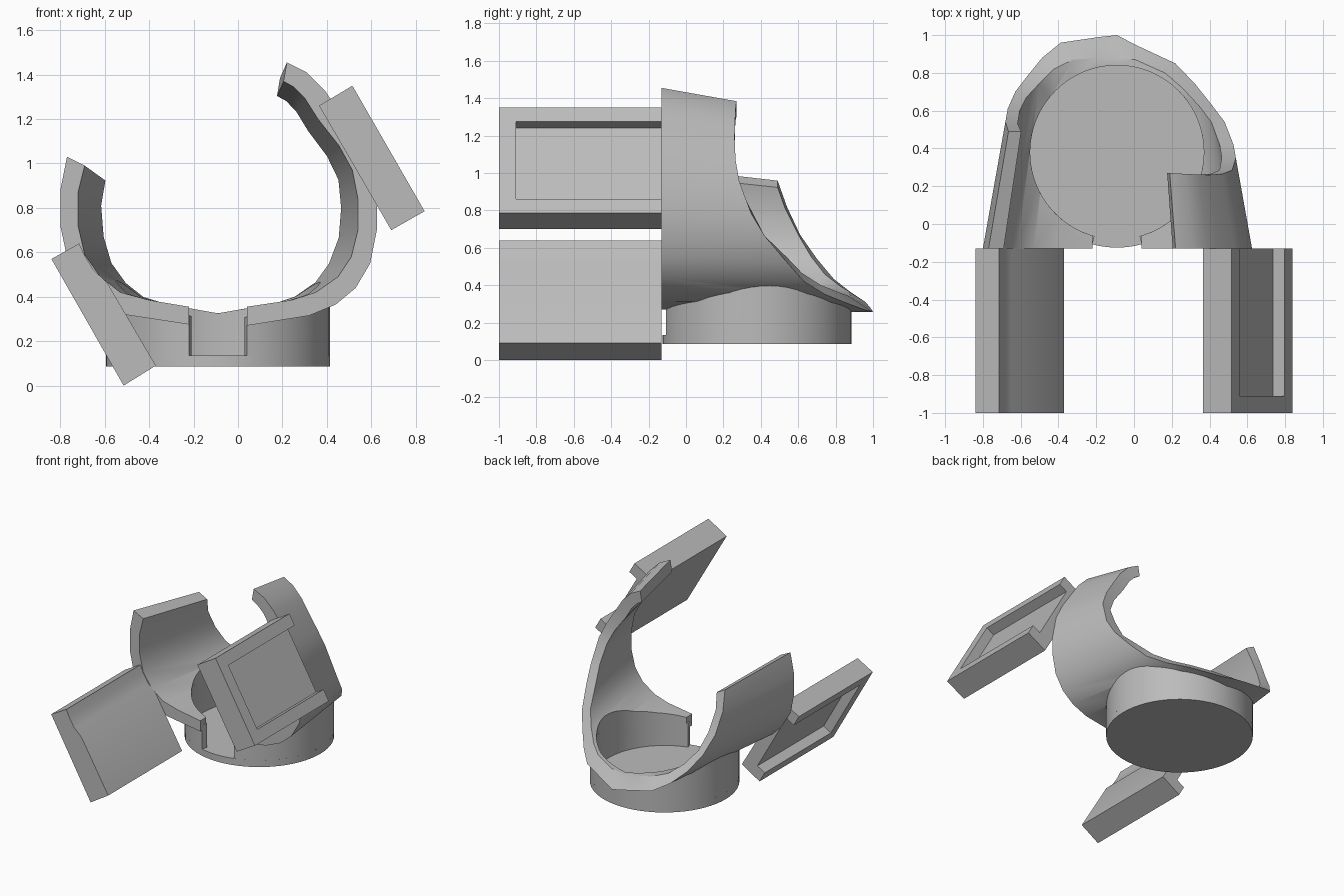
import bpy, bmesh, math
from mathutils import Vector

if "Cube" in bpy.data.objects:
    bpy.data.objects.remove(bpy.data.objects["Cube"])

grey = bpy.data.materials.new("plain grey")
grey.diffuse_color = (0.5, 0.5, 0.5, 1)
grey.use_nodes = True
grey.node_tree.nodes["Principled BSDF"].inputs["Base Color"].default_value = grey.diffuse_color


def make(name, bm):
    bmesh.ops.recalc_face_normals(bm, faces=bm.faces)
    me = bpy.data.meshes.new(name)
    bm.to_mesh(me)
    bm.free()
    me.materials.append(grey)
    ob = bpy.data.objects.new(name, me)
    bpy.context.collection.objects.link(ob)
    return ob


def prism(name, section, y0, y1):
    """Extrude an (x, z) polygon along y."""
    bm = bmesh.new()
    f = bm.faces.new([bm.verts.new((x, y0, z)) for x, z in section])
    r = bmesh.ops.extrude_face_region(bm, geom=[f])
    for v in r["geom"]:
        if isinstance(v, bmesh.types.BMVert):
            v.co.y = y1
    return make(name, bm)


def cut(ob, cutter):
    cutter.hide_render = True
    m = ob.modifiers.new("cut", 'BOOLEAN')
    m.operation, m.object, m.solver = 'DIFFERENCE', cutter, 'EXACT'
    bpy.context.view_layer.objects.active = ob
    bpy.ops.object.modifier_apply(modifier=m.name)
    bpy.data.objects.remove(cutter)


def smooth(ob, angle=30):
    bpy.ops.object.select_all(action='DESELECT')
    ob.select_set(True)
    bpy.context.view_layer.objects.active = ob
    bpy.ops.object.shade_smooth_by_angle(angle=math.radians(angle))


CX, CY, Y0, ZB = -0.09, 0.38, -0.13, 0.27


def taper(y):
    return 1 - 0.25 * (y - Y0), 1 - 0.15 * (y - Y0)


# Shell profile: outer x, z, inner x, z, outer and inner rear end in y
prof = [(-.77, 1.03, -.69, .99, .49, .49), (-.80, .88, -.72, .87, .54, .53),
        (-.80, .72, -.72, .72, .61, .60), (-.77, .58, -.69, .59, .70, .67),
        (-.70, .46, -.62, .49, .79, .74), (-.62, .38, -.53, .42, .88, .82),
        (-.50, .318, -.40, .385, .96, .87), (-.22, .275, -.22, .355, .99, .88),
        (-.09, .255, -.09, .335, 1.0, .88), (.04, .27, .04, .355, .95, .87),
        (.32, .315, .24, .385, .85, .80), (.44, .365, .35, .42, .74, .72),
        (.53, .44, .45, .49, .63, .62), (.595, .55, .51, .58, .54, .54),
        (.625, .70, .54, .70, .42, .42), (.625, .82, .54, .84, .35, .35),
        (.59, 1.0, .515, .97, .285, .285), (.53, 1.12, .455, 1.08, .265, .265),
        (.45, 1.24, .36, 1.20, .26, .26), (.39, 1.33, .30, 1.295, .262, .262),
        (.31, 1.41, .25, 1.345, .265, .265), (.22, 1.455, .205, 1.37, .27, .27)]


def swept(x, y, z):
    sx, sz = taper(y)
    return CX + (x - CX) * sx, y, ZB + (z - ZB) * sz


# Tapered open shell
bm = bmesh.new()
rings = []
for ox, oz, ix, iz, yo, yi in prof:
    rings.append([bm.verts.new(p) for p in (
        (ox, Y0, oz), swept(ox, yo, oz), swept(ix, yi, iz), (ix, Y0, iz))])
for a, b in zip(rings, rings[1:]):
    for i in range(4):
        j = (i + 1) % 4
        bm.faces.new((a[i], a[j], b[j], b[i]))
bm.faces.new(rings[0])
bm.faces.new(rings[-1][::-1])
shell = make("tapered_shell", bm)

# Round opening and front notch through the shell floor
bm = bmesh.new()
bmesh.ops.create_cone(bm, cap_ends=True, segments=64, radius1=.46, radius2=.46, depth=.8)
bmesh.ops.translate(bm, verts=bm.verts, vec=(CX, CY, .5))
cut(shell, make("opening_cutter", bm))
cut(shell, prism("notch_cutter", [(-.22, 0), (.04, 0), (.04, .6), (-.22, .6)], -.3, .1))
smooth(shell)

# Cup base disc
bm = bmesh.new()
bmesh.ops.create_cone(bm, cap_ends=True, segments=64, radius1=.505, radius2=.505, depth=.05)
bmesh.ops.translate(bm, verts=bm.verts, vec=(CX, CY, .11))
smooth(make("cup_floor", bm))


# Cup wall rising into the shell, open at the front notch
def wall_top(x, y):
    sx, sz = taper(y)
    fx = CX + (x - CX) / sx
    for p, q in zip(prof[3:15], prof[4:15]):
        if p[0] <= fx <= q[0]:
            z = p[1] + (q[1] - p[1]) * (fx - p[0]) / (q[0] - p[0])
            return ZB + (z - ZB) * sz + .04
    return .45


bm = bmesh.new()
rings = []
N = 60
for k in range(N + 1):
    a = math.radians(-75 + 330 * k / N)
    c, s = math.cos(a), math.sin(a)
    pts = [(CX + r * c, CY + r * s) for r in (.505, .46)]
    (xo, yo), (xi, yi) = pts
    rings.append([bm.verts.new(p) for p in (
        (xo, yo, .13), (xo, yo, wall_top(xo, yo)),
        (xi, yi, wall_top(xi, yi)), (xi, yi, .13))])
for a, b in zip(rings, rings[1:]):
    for i in range(4):
        j = (i + 1) % 4
        bm.faces.new((a[i], a[j], b[j], b[i]))
bm.faces.new(rings[0])
bm.faces.new(rings[-1][::-1])
smooth(make("cup_wall", bm))


# Angled side plates, each with a pocket open at the shell end
def side_plate(name, section, a, b, inward):
    ob = prism(name, section, -1, Y0)
    a, b, n = Vector(a), Vector(b), Vector(inward).normalized()
    u = (b - a).normalized() * .087
    pocket = [a + u - n * .03, b - u - n * .03, b - u + n * .07, a + u + n * .07]
    cut(ob, prism("pocket_cutter", pocket, -.91, 0))
    smooth(ob)


side_plate("right_plate", [(.365, 1.26), (.515, 1.35), (.84, .785), (.69, .70)],
           (.515, 1.35), (.84, .785), (-.867, -.5))
side_plate("left_plate", [(-.84, .57), (-.715, .64), (-.69, .585), (-.65, .52),
                          (-.59, .465), (-.37, .09), (-.515, 0)],
           (-.84, .57), (-.515, 0), (.867, .5))
